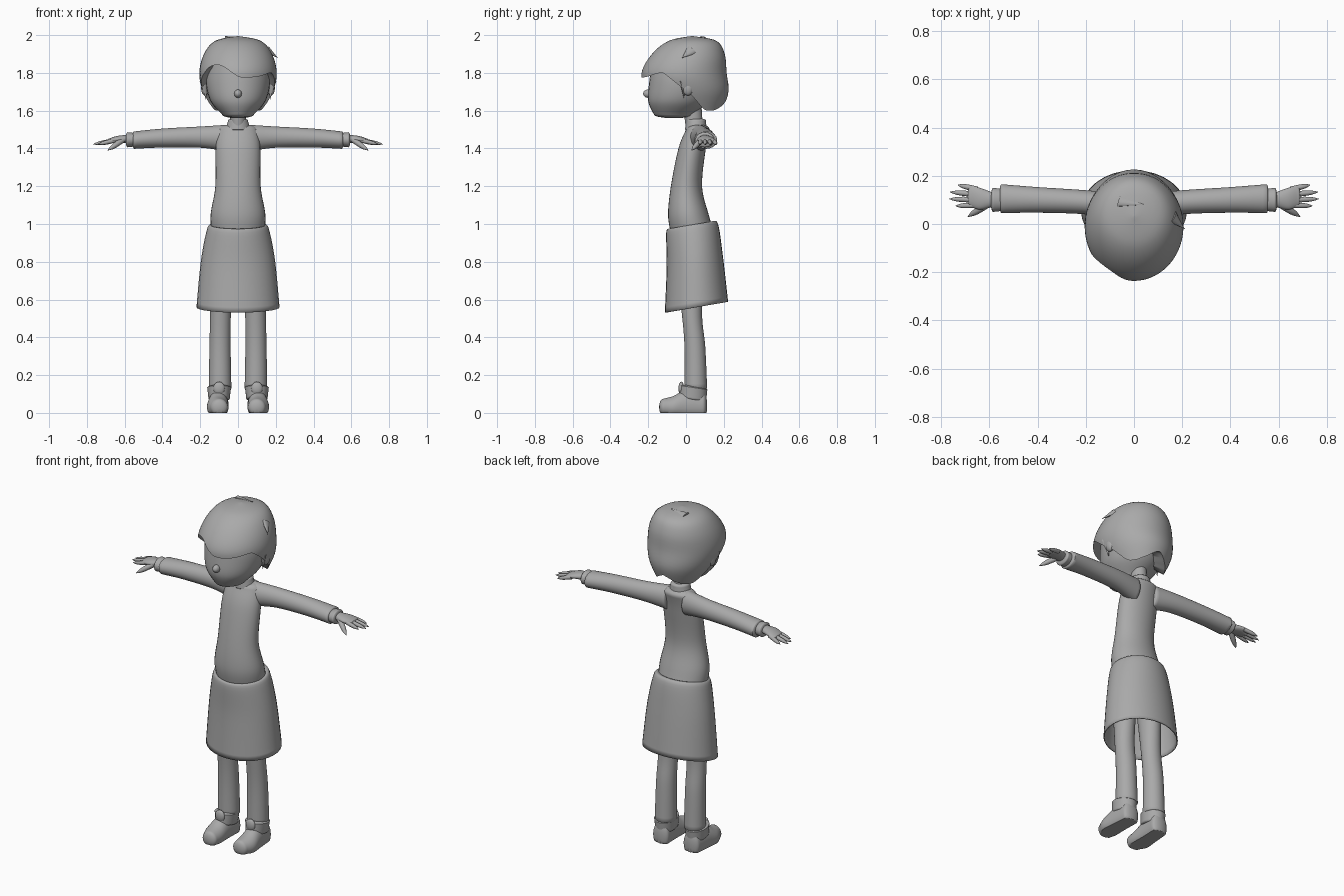
import bpy, bmesh, math
from mathutils import Vector

cube = bpy.data.objects.get("Cube")
if cube:
    bpy.data.objects.remove(cube)

GREY = (0.4, 0.4, 0.4, 1)
clay = bpy.data.materials.new("plain grey")
clay.use_nodes = True
clay.diffuse_color = GREY
clay.node_tree.nodes["Principled BSDF"].inputs["Base Color"].default_value = GREY


def curve_value(rows, t):
    """Smooth spline value through the rows at index t."""
    first = min(int(t), len(rows) - 2)
    u = t - first
    nearby = [rows[max(0, min(len(rows) - 1, first + k))] for k in (-1, 0, 1, 2)]
    blended = []
    for before, start, end, after in zip(*nearby):
        slope_in, slope_out = (end - before) / 2, (after - start) / 2
        rise = end - start
        blended.append(start + u * (slope_in + u * (3 * rise - 2 * slope_in - slope_out
                                                    + u * (slope_in + slope_out - 2 * rise))))
    return blended


def finish(name, bm, mirrored):
    """Turn a bmesh into a smooth shaded object, optionally doubled across x."""
    bmesh.ops.recalc_face_normals(bm, faces=bm.faces)
    mesh = bpy.data.meshes.new(name)
    bm.to_mesh(mesh)
    bm.free()
    mesh.materials.append(clay)
    obj = bpy.data.objects.new(name, mesh)
    bpy.context.collection.objects.link(obj)
    bpy.ops.object.select_all(action="DESELECT")
    obj.select_set(True)
    bpy.context.view_layer.objects.active = obj
    bpy.ops.object.shade_smooth_by_angle(angle=math.radians(50))
    if mirrored:
        obj.modifiers.new("mirror", "MIRROR").use_mirror_merge = False
    return obj


def skin(name, rings, closed=True, mirrored=False):
    """Join rings of points into one surface."""
    bm = bmesh.new()
    loops = [[bm.verts.new(point) for point in ring] for ring in rings]
    count = len(loops[0])
    for lower, upper in zip(loops, loops[1:]):
        for i in range(count):
            j = (i + 1) % count
            bm.faces.new((lower[i], lower[j], upper[j], upper[i]))
    if closed:
        bm.faces.new(loops[0])
        bm.faces.new(loops[-1])
    return finish(name, bm, mirrored)


def ball(name, centre, radii, mirrored=False):
    bm = bmesh.new()
    bmesh.ops.create_uvsphere(bm, u_segments=24, v_segments=16, radius=1)
    bmesh.ops.scale(bm, vec=radii, verts=bm.verts)
    bmesh.ops.translate(bm, vec=centre, verts=bm.verts)
    return finish(name, bm, mirrored)


def loft(name, axis, rows, bulge=0.01, tilt=0, sides=32, steps=6, closed=True, mirrored=False):
    """Rows hold place on the axis, two centres and two radii; ends are domed by bulge."""
    across, along = [k for k in range(3) if k != axis]
    last = len(rows) - 1
    stations = [(curve_value(rows, s / steps), 1, 0) for s in range(last * steps + 1)]
    if closed:
        dome = [math.radians(angle) for angle in (20, 40, 60, 80)]
        stations = ([(rows[0], math.cos(a), -bulge * math.sin(a)) for a in reversed(dome)] + stations
                    + [(rows[-1], math.cos(a), bulge * math.sin(a)) for a in dome])
    rings = []
    for (place, centre_a, centre_b, radius_a, radius_b), shrink, shift in stations:
        ring = []
        for i in range(sides):
            turn = math.tau * i / sides
            point = Vector()
            point[across] = centre_a + radius_a * shrink * math.cos(turn)
            point[along] = centre_b + radius_b * shrink * math.sin(turn)
            point[axis] = place + shift + tilt * point.y
            point.z = max(point.z, 0)
            ring.append(point)
        rings.append(ring)
    return skin(name, rings, closed, mirrored)


def upright(name, rows, **options):
    """Loft in z centred on x: height, half width, front and back."""
    return loft(name, 2, [(z, 0, (front + back) / 2, half, (back - front) / 2)
                          for z, half, front, back in rows], **options)


# Head, nose, ears and neck
upright("head", [(1.58, .085, -.17, .04), (1.65, .145, -.2, .12),
                 (1.75, .17, -.195, .17), (1.85, .16, -.18, .16)], bulge=.02)
ball("nose", (0, -.2, 1.69), (.02, .027, .022))
ball("ear", (.175, .01, 1.72), (.02, .03, .04), mirrored=True)
upright("neck", [(1.5, .04, 0, .09), (1.66, .045, -.02, .08)])

# Hair cap: profile rows a tenth apart at first, so edge heights map to rows
HAIR = [(1.6, .135, -.13, .19), (1.7, .185, -.21, .225), (1.8, .205, -.235, .215),
        (1.9, .18, -.18, .205), (1.97, .12, -.09, .16), (1.995, .002, .03, .035)]
EDGE = [[z] for z in (1.78, 1.81, 1.8, 1.7, 1.6, 1.62, 1.66)]


def hair_point(angle, rise):
    """Point on the cap; angle is measured from the front, rise runs from edge to crown."""
    edge = curve_value(EDGE, abs(angle) / 30)[0]
    if abs(angle) < 60:
        edge -= .03 * math.sin(math.radians(3 * angle))
    start = max(0, (edge - HAIR[0][0]) * 10)
    z, half, front, back = curve_value(HAIR, start + (len(HAIR) - 1 - start) * rise)
    turn = math.radians(angle)
    return Vector((half * math.sin(turn),
                   (front + back) / 2 - (back - front) / 2 * math.cos(turn), z))


cap = [[hair_point(angle, step / 20) for angle in range(-180, 180, 5)] for step in range(21)]
lip = [[Vector((p.x * inset, p.y * inset, p.z + lift)) for p in cap[0]]
       for inset, lift in ((.6, .04), (.9, .01))]
skin("hair", lip + cap)


# Loose locks and fingers
def taper(name, base, tip, width, flatness=1, power=1, mirrored=False):
    """Pointed or round ended strand; a higher power keeps it thick for longer."""
    base, tip = Vector(base), Vector(tip)
    run = tip - base
    side = run.cross(Vector((.3, .5, .8))).normalized()
    rise = side.cross(run).normalized() * flatness
    rings = []
    for step in range(9):
        t = step / 8
        radius = width * max(.05, 1 - t ** power)
        rings.append([base + run * t + (side * math.cos(turn) + rise * math.sin(turn)) * radius
                      for turn in (math.tau * i / 12 for i in range(12))])
    return skin(name, rings, mirrored=mirrored)


taper("crown_lock", (-.06, .1, 1.97), (.04, .08, 1.99), .035, flatness=.5)
taper("side_lock", (.16, .03, 1.92), (.21, -.02, 1.88), .03, flatness=.5)
taper("cheek_lock", (.18, -.02, 1.76), (.17, -.01, 1.66), .025, flatness=.5, mirrored=True)

# Tunic, collar and open skirt that hangs lower at the front
upright("tunic", [(.95, .14, -.08, .15), (1.05, .145, -.095, .12), (1.2, .12, -.08, .085),
                  (1.4, .118, -.04, .105), (1.5, .105, 0, .125)], bulge=.03)
upright("collar", [(1.5, .065, -.005, .11), (1.55, .052, 0, .105)])
skirt = upright("skirt", [(.99, .14, -.09, .14), (.97, .163, -.105, .17),
                          (.8, .196, -.102, .195), (.55, .22, -.112, .223)], tilt=.17, closed=False)
skirt.modifiers.new("cloth", "SOLIDIFY").thickness = .006

# Sleeves, cuffs and hands
loft("sleeve", 0, [(.06, .07, 1.455, .055, .07), (.2, .09, 1.46, .05, .056),
                   (.4, .1, 1.455, .053, .05), (.55, .105, 1.444, .06, .046)], mirrored=True)
loft("cuff", 0, [(.55, .1, 1.446, .046, .036), (.585, .1, 1.446, .05, .04)], mirrored=True)
loft("palm", 0, [(.58, .1, 1.45, .028, .023), (.64, .105, 1.448, .045, .018),
                 (.68, .115, 1.44, .042, .013)], mirrored=True)
taper("thumb", (.61, .08, 1.445), (.69, .03, 1.39), .015, power=4, mirrored=True)
for i, finger in enumerate(("index", "middle", "ring", "little")):
    reach = .77 - .015 * (i - 1.4) ** 2
    taper(finger + "_finger", (.65, .078 + .022 * i, 1.443), (reach, .075 + .029 * i, 1.422),
          .0115, power=5, mirrored=True)

# Trousers and shoes
loft("trouser_leg", 2, [(.13, .095, .052, .06, .06), (.35, .095, .047, .056, .055),
                        (.55, .092, .03, .055, .055), (.9, .08, .02, .06, .09)], mirrored=True)
loft("shoe", 1, [(-.12, .1, .03, .045, .045), (-.07, .107, .03, .057, .058),
                 (0, .105, .04, .053, .08), (.09, .1, .04, .05, .08)], bulge=.022, mirrored=True)
loft("shoe_collar", 2, [(.08, .1, .035, .056, .072), (.14, .1, .04, .063, .073)],
     tilt=-.15, mirrored=True)
ball("shoe_tongue", (.1, -.025, .13), (.03, .015, .035), mirrored=True)
